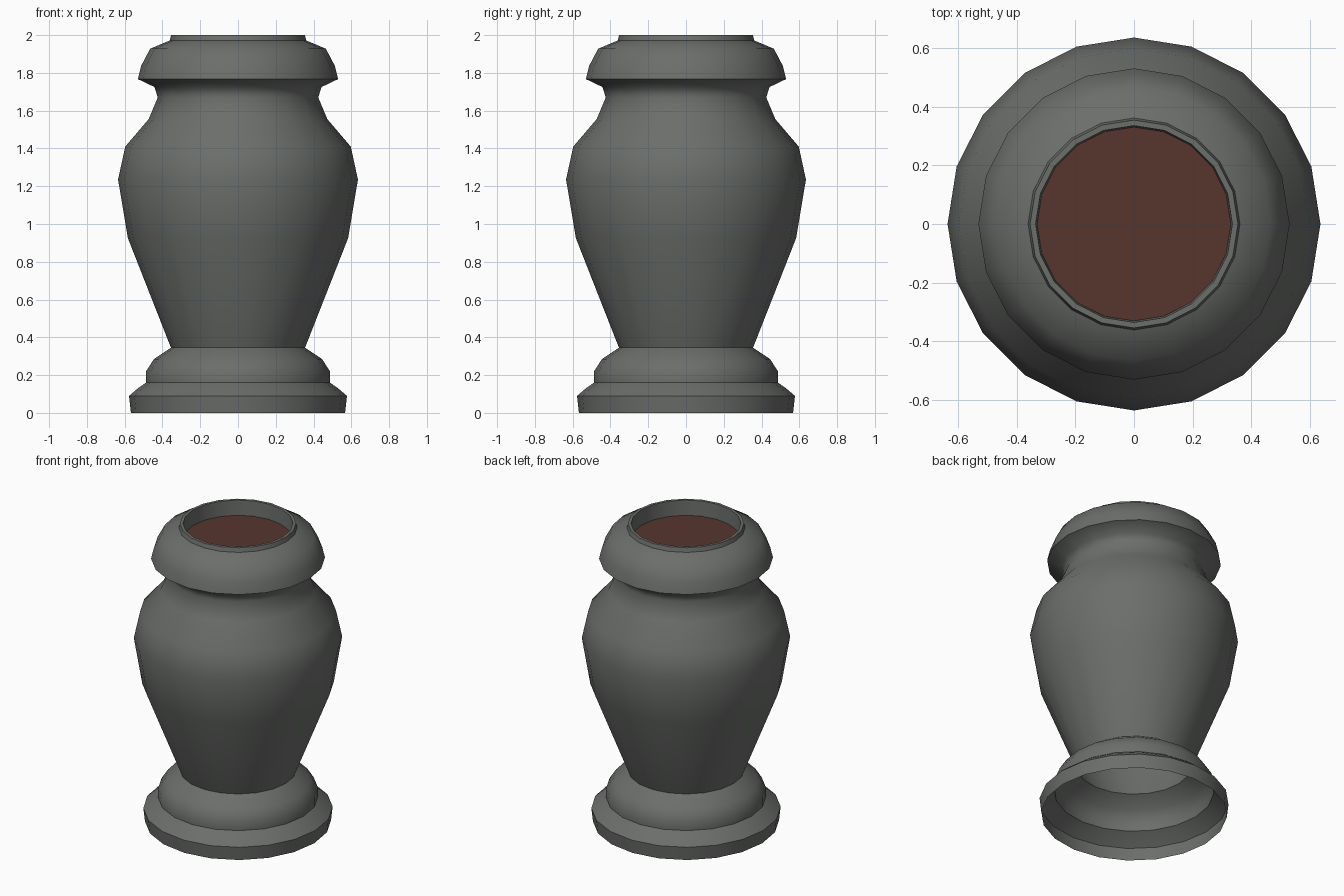
import bpy, bmesh
from math import cos, sin, pi, radians

SIDES = 20

cube = bpy.data.objects.get("Cube")
if cube:
    bpy.data.objects.remove(cube, do_unlink=True)


def make_material(name, rgb):
    mat = bpy.data.materials.new(name)
    mat.use_nodes = True
    mat.diffuse_color = (*rgb, 1)
    mat.node_tree.nodes["Principled BSDF"].inputs["Base Color"].default_value = (*rgb, 1)
    return mat


def lathe(name, profile, mat, sharp=52, cap=False):
    """Turn a (radius, height) profile around z; cap closes the last ring."""
    bm = bmesh.new()
    rings = [[bm.verts.new((r * cos(2 * pi * i / SIDES), r * sin(2 * pi * i / SIDES), z))
              for i in range(SIDES)] for r, z in profile]
    for low, high in zip(rings, rings[1:]):
        for i in range(SIDES):
            j = (i + 1) % SIDES
            bm.faces.new((low[i], low[j], high[j], high[i]))
    if cap:
        bm.faces.new(rings[-1])
    bm.normal_update()
    for f in bm.faces:
        f.smooth = True
    for e in bm.edges:
        e.smooth = e.calc_face_angle(0) < radians(sharp)
    mesh = bpy.data.meshes.new(name)
    bm.to_mesh(mesh)
    bm.free()
    mesh.materials.append(mat)
    obj = bpy.data.objects.new(name, mesh)
    bpy.context.collection.objects.link(obj)
    return obj


stone = make_material("grey stone", (0.147, 0.156, 0.147))
soil = make_material("brown soil", (0.093, 0.037, 0.027))

# Stepped foot, open underneath
lathe("foot", [(0.567, 0), (0.577, 0.09), (0.53, 0.13), (0.487, 0.16),
               (0.487, 0.22), (0.445, 0.285), (0.355, 0.345)], stone)

# Swelling body, neck and rounded collar
lathe("body", [(0.355, 0.345), (0.583, 0.925), (0.635, 1.235), (0.597, 1.41),
               (0.473, 1.555), (0.425, 1.67), (0.442, 1.725), (0.53, 1.767),
               (0.513, 1.837), (0.465, 1.928), (0.361, 1.972)], stone)

# Raised lip with its inner wall
lathe("lip", [(0.361, 1.972), (0.354, 2.0), (0.335, 2.0), (0.33, 1.89)], stone, 40)

# Soil filling the mouth
lathe("soil", [(0.331, 1.895), (0.33, 1.9)], soil, 40, cap=True)
